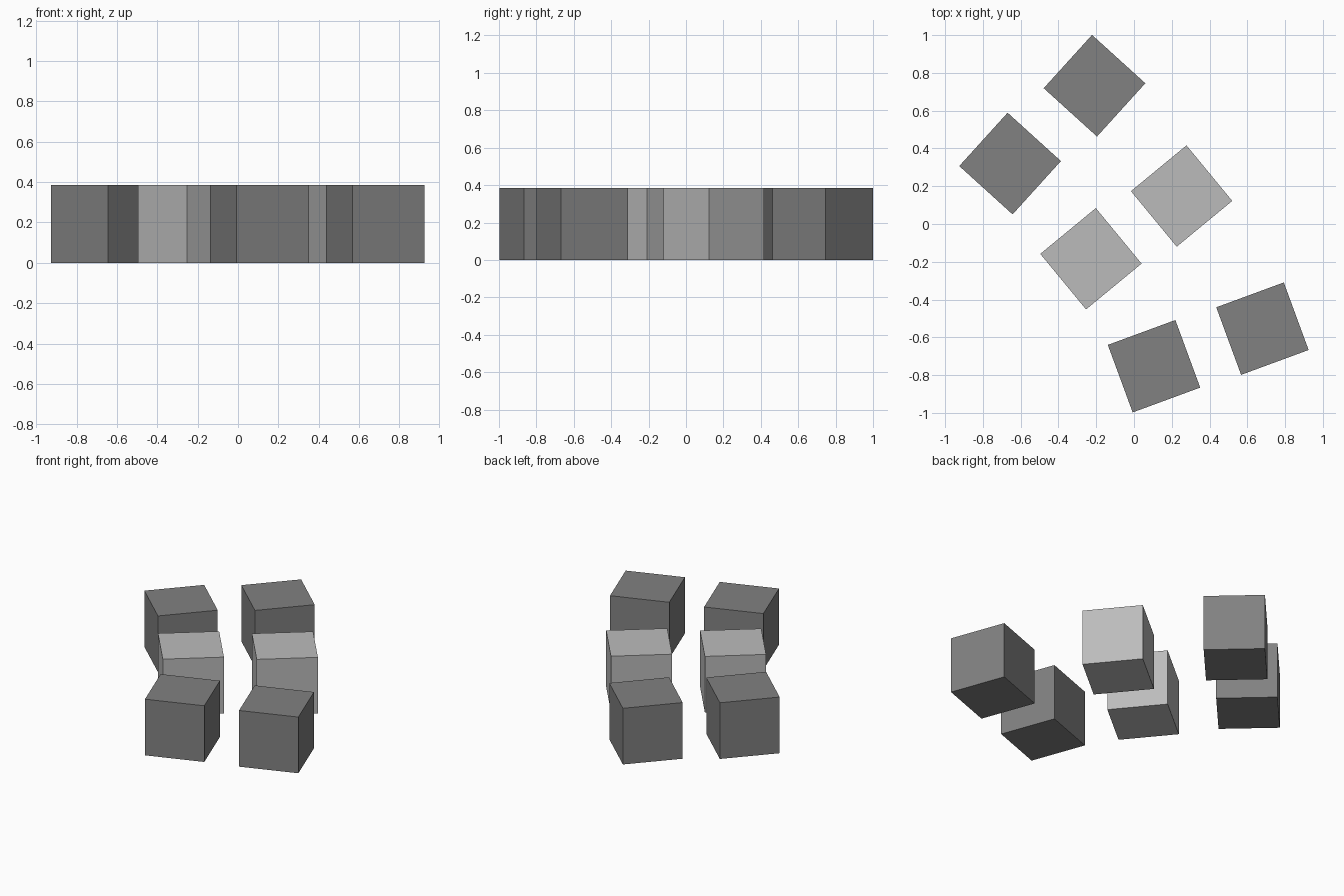
import bpy
from math import radians

if "Cube" in bpy.data.objects:
    bpy.data.objects.remove(bpy.data.objects["Cube"])

SIDE, HEIGHT = 0.381, 0.385


def grey(name, value):
    mat = bpy.data.materials.new(name)
    mat.diffuse_color = (value, value, value, 1)
    mat.use_nodes = True
    mat.node_tree.nodes["Principled BSDF"].inputs["Base Color"].default_value = mat.diffuse_color
    return mat


dark = grey("dark_grey", 0.22)
light = grey("light_grey", 0.5)


def block(name, x, y, angle, mat):
    bpy.ops.mesh.primitive_cube_add(size=1, location=(x, y, HEIGHT / 2),
                                    rotation=(0, 0, radians(angle)))
    ob = bpy.context.object
    ob.name = name
    ob.scale = (SIDE, SIDE, HEIGHT)
    ob.data.materials.append(mat)


# Three pairs of blocks along a bending path; each pair shares one heading
pairs = [
    ("back", 47.8, dark, (-0.656, 0.320), (-0.209, 0.732)),
    ("middle", 39.5, light, (-0.228, -0.184), (0.252, 0.148)),
    ("front", 20.2, dark, (0.106, -0.753), (0.680, -0.554)),
]
for name, angle, mat, left, right in pairs:
    block(name + "_left_block", *left, angle, mat)
    block(name + "_right_block", *right, angle, mat)
